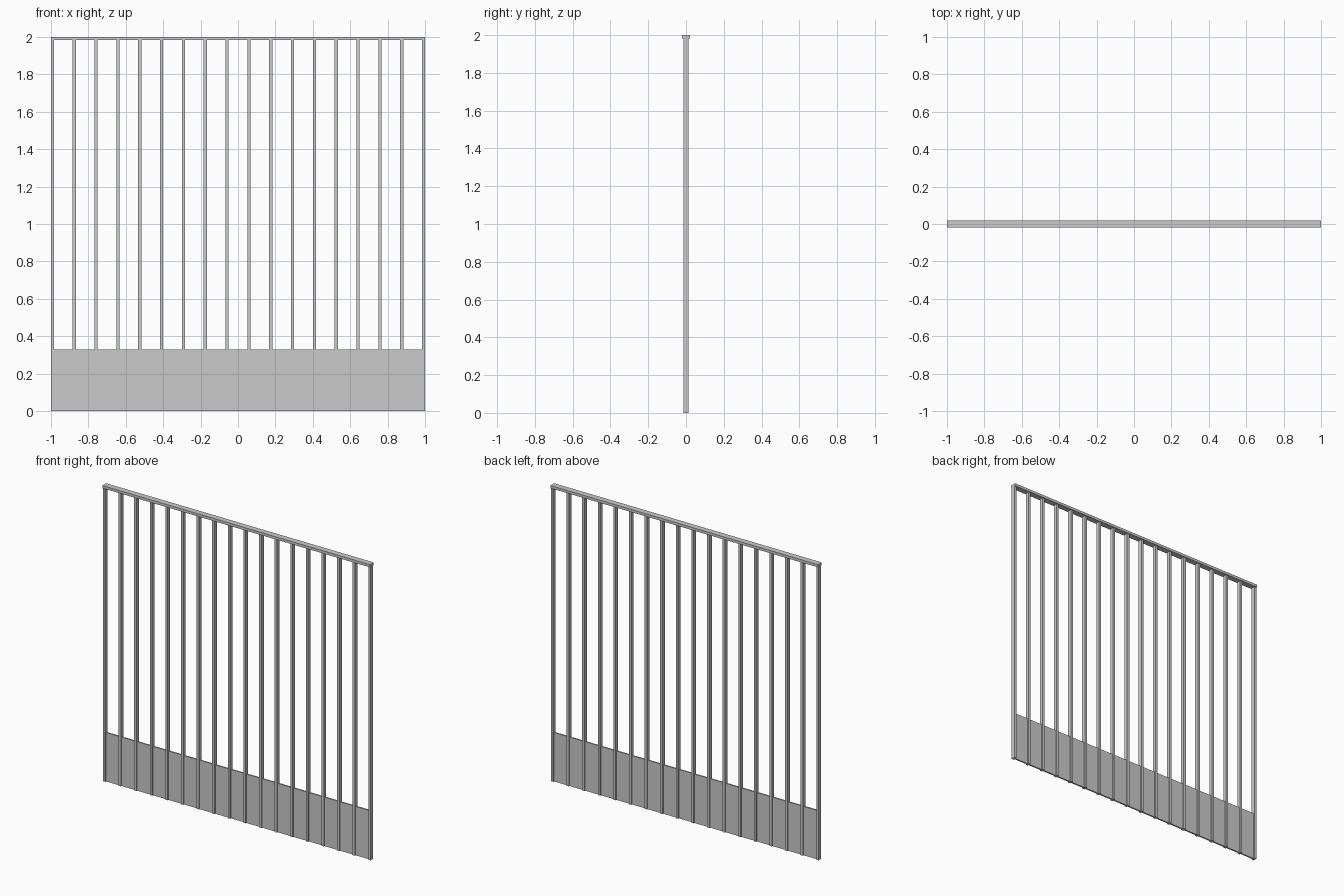
import bpy

if "Cube" in bpy.data.objects:
    bpy.data.objects.remove(bpy.data.objects["Cube"])

BARS = 18
BAR_W, BAR_D = 0.017, 0.026
RAIL_H, RAIL_D = 0.018, 0.04
PANEL_H, PANEL_T = 0.33, 0.01


def box(name, size, centre):
    bpy.ops.mesh.primitive_cube_add(size=1, location=centre)
    obj = bpy.context.object
    obj.name = name
    obj.scale = size
    bpy.ops.object.transform_apply(location=False, rotation=False, scale=True)
    return obj


# Top rail
box("top_rail", (2.0, RAIL_D, RAIL_H), (0, 0, 2 - RAIL_H / 2))

# Solid kick panel along the bottom
box("kick_panel", (2.0 - BAR_W, PANEL_T, PANEL_H), (0, 0, PANEL_H / 2))

# Evenly spaced vertical bars, running from the ground to the rail
bar_h = 2 - RAIL_H
span = 2.0 - BAR_W
for i in range(BARS):
    x = -span / 2 + span * i / (BARS - 1)
    box(f"vertical_bar_{i + 1}", (BAR_W, BAR_D, bar_h), (x, 0, bar_h / 2))
